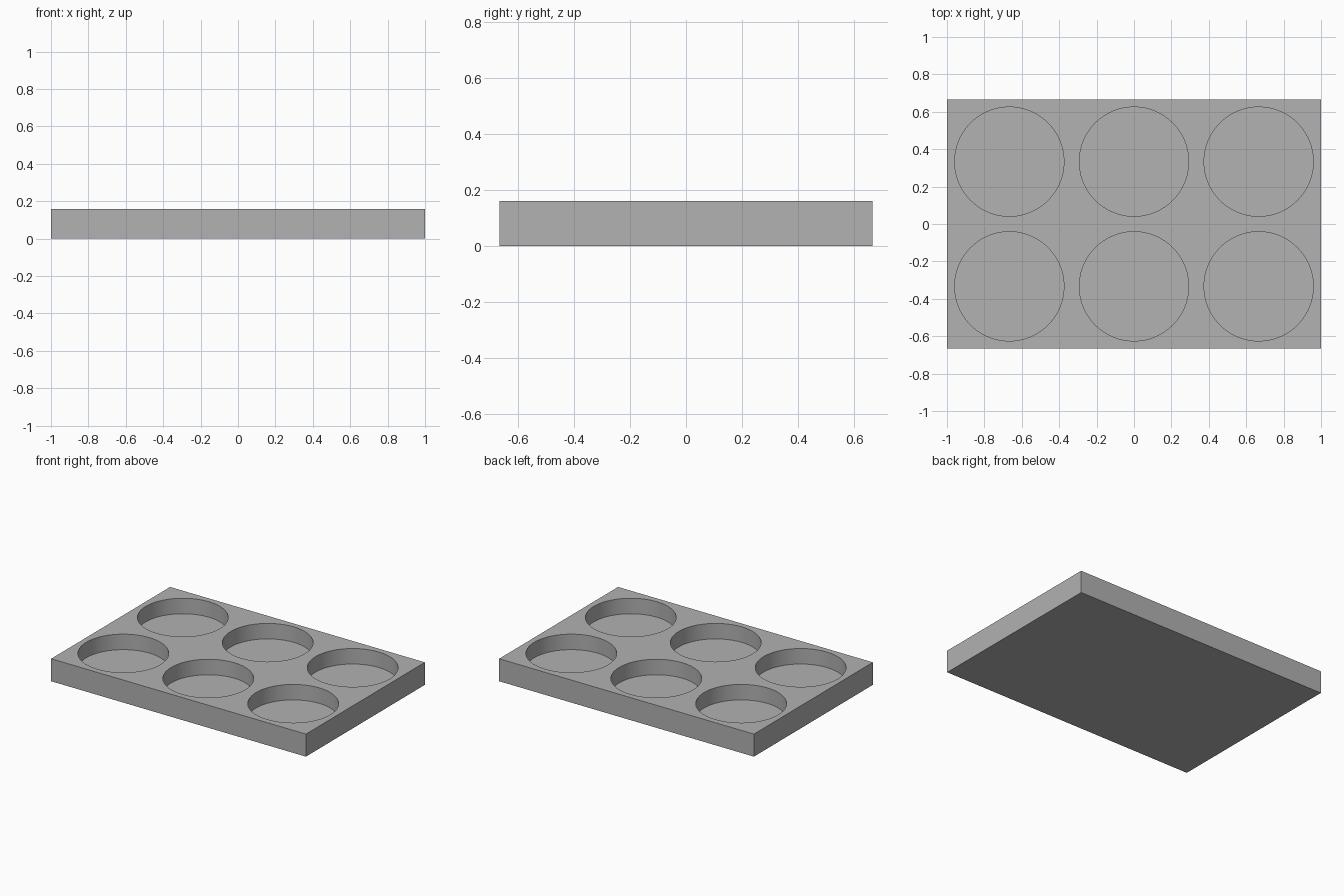
import bpy, bmesh, math
from mathutils import Matrix, Vector

if "Cube" in bpy.data.objects:
    bpy.data.objects.remove(bpy.data.objects["Cube"], do_unlink=True)

WIDTH, DEPTH, HEIGHT = 2.0, 4 / 3, 0.16
PITCH = 2 / 3
RADIUS = 0.292
FLOOR = 0.05

# Plain grey material
grey = bpy.data.materials.new("plain grey")
grey.use_nodes = True
colour = (0.445, 0.445, 0.445, 1)
grey.diffuse_color = colour
grey.node_tree.nodes["Principled BSDF"].inputs["Base Color"].default_value = colour


def make_object(name, bm):
    mesh = bpy.data.meshes.new(name)
    bm.to_mesh(mesh)
    bm.free()
    mesh.materials.append(grey)
    obj = bpy.data.objects.new(name, mesh)
    bpy.context.collection.objects.link(obj)
    return obj


# Rectangular tray block
bm = bmesh.new()
bmesh.ops.create_cube(bm, size=1)
bmesh.ops.scale(bm, vec=Vector((WIDTH, DEPTH, HEIGHT)), verts=bm.verts)
bmesh.ops.translate(bm, vec=Vector((0, 0, HEIGHT / 2)), verts=bm.verts)
tray = make_object("tray", bm)

# Six round pockets, cut from above in a three by two grid
bm = bmesh.new()
for column in (-1, 0, 1):
    for row in (-0.5, 0.5):
        bmesh.ops.create_cone(
            bm, cap_ends=True, segments=96, radius1=RADIUS, radius2=RADIUS,
            depth=HEIGHT,
            matrix=Matrix.Translation((column * PITCH, row * PITCH, FLOOR + HEIGHT / 2)))
cutter = make_object("pocket_cutter", bm)
cutter.hide_render = True

cut = tray.modifiers.new("pockets", 'BOOLEAN')
cut.operation = 'DIFFERENCE'
cut.solver = 'EXACT'
cut.object = cutter

bpy.ops.object.select_all(action='DESELECT')
tray.select_set(True)
bpy.context.view_layer.objects.active = tray
bpy.ops.object.modifier_apply(modifier=cut.name)
bpy.data.objects.remove(cutter, do_unlink=True)

# Smooth pocket walls with crisp rims
bpy.ops.object.shade_smooth_by_angle(angle=math.radians(30))
